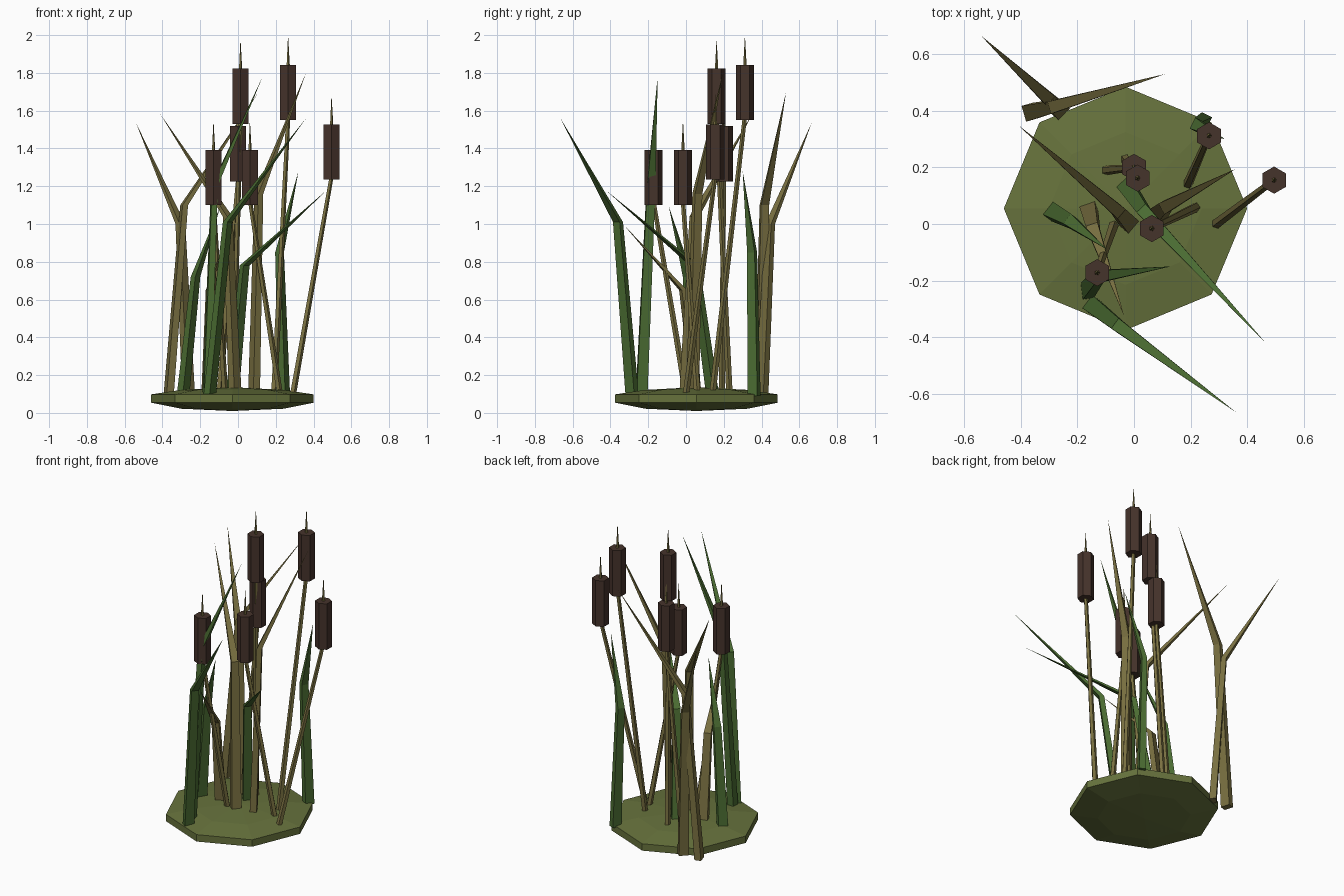
import bpy, bmesh
from math import sin, cos, tau
from mathutils import Vector

if "Cube" in bpy.data.objects:
    bpy.data.objects.remove(bpy.data.objects["Cube"])


def material(name, rgb):
    m = bpy.data.materials.new(name)
    m.diffuse_color = (*rgb, 1)
    m.use_nodes = True
    m.node_tree.nodes["Principled BSDF"].inputs["Base Color"].default_value = m.diffuse_color
    return m


MOSS = material("moss", (0.135, 0.17, 0.046))
GREEN = material("green_leaf", (0.07, 0.15, 0.032))
DRY = material("dry_leaf", (0.19, 0.16, 0.052))
BROWN = material("seed_brown", (0.06, 0.033, 0.024))


def loft(name, rings, mat):
    """Skin a list of rings; a ring of one point makes a pointed end."""
    bm = bmesh.new()
    vs = [[bm.verts.new(p) for p in r] for r in rings]
    for a, b in zip(vs, vs[1:]):
        n = max(len(a), len(b))
        for i in range(n):
            j = (i + 1) % n
            if len(a) == 1:
                bm.faces.new((a[0], b[j], b[i]))
            elif len(b) == 1:
                bm.faces.new((a[i], a[j], b[0]))
            else:
                bm.faces.new((a[i], a[j], b[j], b[i]))
    for end in (vs[0], vs[-1]):
        if len(end) > 2:
            bm.faces.new(end)
    bmesh.ops.recalc_face_normals(bm, faces=bm.faces)
    me = bpy.data.meshes.new(name)
    bm.to_mesh(me)
    bm.free()
    me.materials.append(mat)
    ob = bpy.data.objects.new(name, me)
    bpy.context.collection.objects.link(ob)
    return ob


def ring(c, r, n, turn=0.0):
    if r == 0:
        return [Vector(c)]
    return [Vector(c) + Vector((r * cos(tau * i / n + turn), r * sin(tau * i / n + turn), 0))
            for i in range(n)]


# Flattened octagonal mound
mound = [(0, 0.01), (0.27, 0.022), (0.43, 0.054), (0.43, 0.098), (0.27, 0.122), (0, 0.136)]
loft("mound", [ring((-0.03, 0.055, z), r, 8) for r, z in mound], MOSS)

# Reeds: base x, base y, head x, head y, head bottom z
reeds = [
    (-0.10, 0.19, 0.00, 0.20, 1.225),
    (-0.03, 0.23, 0.013, 0.162, 1.53),
    (0.19, 0.14, 0.265, 0.312, 1.55),
    (0.29, 0.00, 0.495, 0.155, 1.235),
    (0.22, 0.06, 0.063, -0.016, 1.10),
    (-0.07, 0.00, -0.13, -0.172, 1.10),
]
for k, (bx, by, x, y, z) in enumerate(reeds, 1):
    loft(f"stem_{k}", [ring((bx, by, 0.1), 0.018, 5), ring((x, y, z + 0.02), 0.012, 5)], DRY)
    loft(f"seed_head_{k}", [ring((x, y, z), 0.048, 6, tau / 4),
                            ring((x, y, z + 0.293), 0.048, 6, tau / 4)], BROWN)
    loft(f"spike_{k}", [ring((x, y, z + 0.28), 0.01, 5), ring((x, y, z + 0.452), 0, 5)], DRY)


def leaf(name, base, bend, tip, mat):
    """Folded leaf: tapering four-sided strip, bent once, ending in a point."""
    base, bend, tip = Vector(base), Vector(bend), Vector(tip)
    d = (tip - bend).to_2d().normalized()
    along, across = Vector((d.x, d.y, 0)), Vector((-d.y, d.x, 0))

    def section(c, w, t):
        return [c + across * w * a + along * t * b
                for a, b in ((-.5, -.5), (.5, -.5), (.5, .5), (-.5, .5))]

    loft(name, [section(base, 0.058, 0.04), section(bend, 0.044, 0.03), [tip]], mat)


# Leaves: base, bend, tip
dry = [
    ((-0.26, 0.40, 0.06), (-0.305, 0.445, 1.00), (-0.54, 0.665, 1.535)),
    ((-0.37, 0.395, 0.06), (-0.285, 0.415, 1.10), (0.11, 0.53, 1.70)),
    ((-0.16, 0.055, 0.1), (-0.145, -0.015, 0.65), (-0.035, -0.325, 0.99)),
    ((-0.015, 0.00, 0.1), (-0.055, 0.045, 1.04), (-0.41, 0.35, 1.58)),
    ((0.085, 0.035, 0.1), (0.11, 0.06, 1.16), (0.36, 0.195, 1.80)),
]
green = [
    ((-0.165, -0.235, 0.1), (-0.125, -0.185, 1.20), (0.13, -0.15, 1.78)),
    ((-0.15, -0.285, 0.09), (-0.055, -0.36, 1.01), (0.36, -0.665, 1.56)),
    ((-0.03, 0.14, 0.1), (0.035, 0.045, 0.78), (0.465, -0.42, 1.175)),
    ((-0.29, 0.045, 0.1), (-0.225, 0.01, 0.72), (-0.095, -0.09, 1.09)),
    ((0.245, 0.36, 0.09), (0.22, 0.35, 0.85), (0.32, 0.30, 1.28)),
]
for label, group, mat in (("dry_leaf", dry, DRY), ("green_leaf", green, GREEN)):
    for k, pts in enumerate(group, 1):
        leaf(f"{label}_{k}", *pts, mat)
